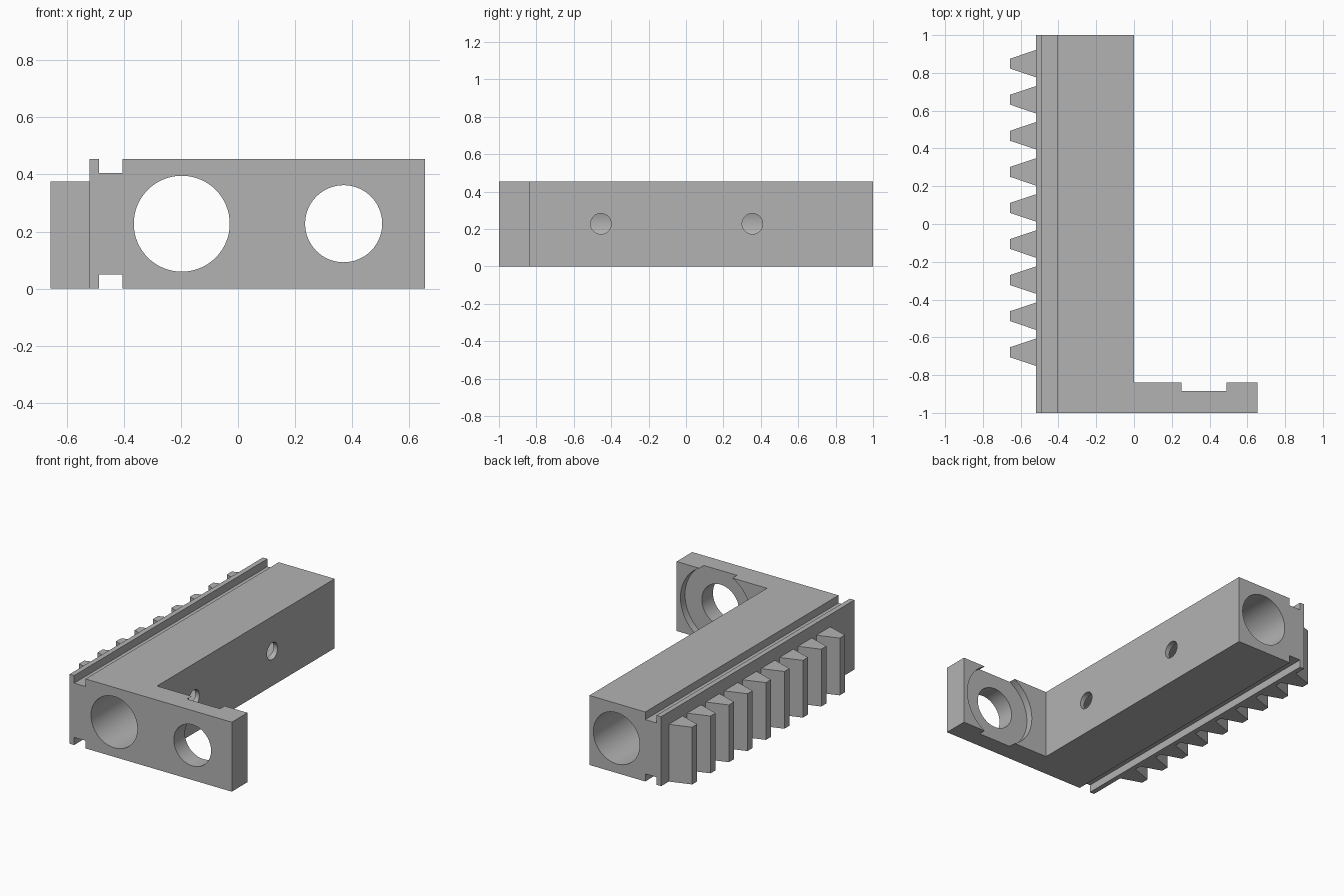
import bpy, bmesh, math
from mathutils import Matrix

cube = bpy.data.objects.get("Cube")
if cube:
    bpy.data.objects.remove(cube, do_unlink=True)

grey = bpy.data.materials.new("plain grey")
grey.use_nodes = True
COLOUR = (0.45, 0.45, 0.45, 1)
grey.diffuse_color = COLOUR
grey.node_tree.nodes["Principled BSDF"].inputs["Base Color"].default_value = COLOUR

H = 0.455          # overall height
MID = H / 2


def finish(bm, name):
    bmesh.ops.recalc_face_normals(bm, faces=bm.faces)
    mesh = bpy.data.meshes.new(name)
    bm.to_mesh(mesh)
    bm.free()
    mesh.materials.append(grey)
    obj = bpy.data.objects.new(name, mesh)
    bpy.context.collection.objects.link(obj)
    return obj


def prism(name, points, offset):
    """Extrude a closed 3D outline along the offset."""
    bm = bmesh.new()
    face = bm.faces.new([bm.verts.new(p) for p in points])
    res = bmesh.ops.extrude_face_region(bm, geom=[face], use_keep_orig=True)
    moved = [v for v in res["geom"] if isinstance(v, bmesh.types.BMVert)]
    bmesh.ops.translate(bm, verts=moved, vec=offset)
    return finish(bm, name)


def cylinder(name, radius, length, centre, axis):
    bm = bmesh.new()
    turn = Matrix.Rotation(math.pi / 2, 4, axis)
    bmesh.ops.create_cone(bm, cap_ends=True, segments=64, radius1=radius,
                          radius2=radius, depth=length,
                          matrix=Matrix.Translation(centre) @ turn)
    return finish(bm, name)


def boolean(target, tool, operation):
    mod = target.modifiers.new(tool.name, 'BOOLEAN')
    mod.operation = operation
    mod.solver = 'EXACT'
    mod.object = tool
    bpy.context.view_layer.objects.active = target
    bpy.ops.object.modifier_apply(modifier=mod.name)
    bpy.data.objects.remove(tool, do_unlink=True)


# Long body: grooved section run from front to back
half = [(0, 0), (-0.405, 0), (-0.405, 0.05), (-0.487, 0.05), (-0.487, 0), (-0.52, 0)]
section = half + [(x, H - z) for x, z in reversed(half)]
body = prism("carriage_body", [(x, -1, z) for x, z in section], (0, 2, 0))

# Front flange, overlapping the body so both fuse into one solid
flange = prism("flange", [(-0.2, -1, 0), (0.655, -1, 0), (0.655, -1, H), (-0.2, -1, H)],
               (0, 0.162, 0))
boolean(body, flange, 'UNION')

# Bores, flange recess and side holes
boolean(body, cylinder("main_bore", 0.168, 2.4, (-0.197, 0, MID), 'X'), 'DIFFERENCE')
boolean(body, cylinder("flange_hole", 0.135, 0.6, (0.37, -0.95, MID), 'X'), 'DIFFERENCE')
boolean(body, cylinder("flange_recess", 0.257, 0.2, (0.37, -0.785, MID), 'X'), 'DIFFERENCE')
for y in (-0.455, 0.355):
    boolean(body, cylinder("side_hole", 0.055, 0.3, (0.0, y, MID), 'Y'), 'DIFFERENCE')

bpy.ops.object.select_all(action='DESELECT')
body.select_set(True)
bpy.context.view_layer.objects.active = body
bpy.ops.object.shade_smooth_by_angle(angle=math.radians(30))

# Rack teeth along the left edge of the grooved rail
for i in range(9):
    y = 0.849 - i * 0.191
    prism(f"rack_tooth_{i + 1}",
          [(-0.52, y - 0.072, 0), (-0.52, y + 0.072, 0),
           (-0.657, y + 0.026, 0), (-0.657, y - 0.026, 0)], (0, 0, 0.375))
